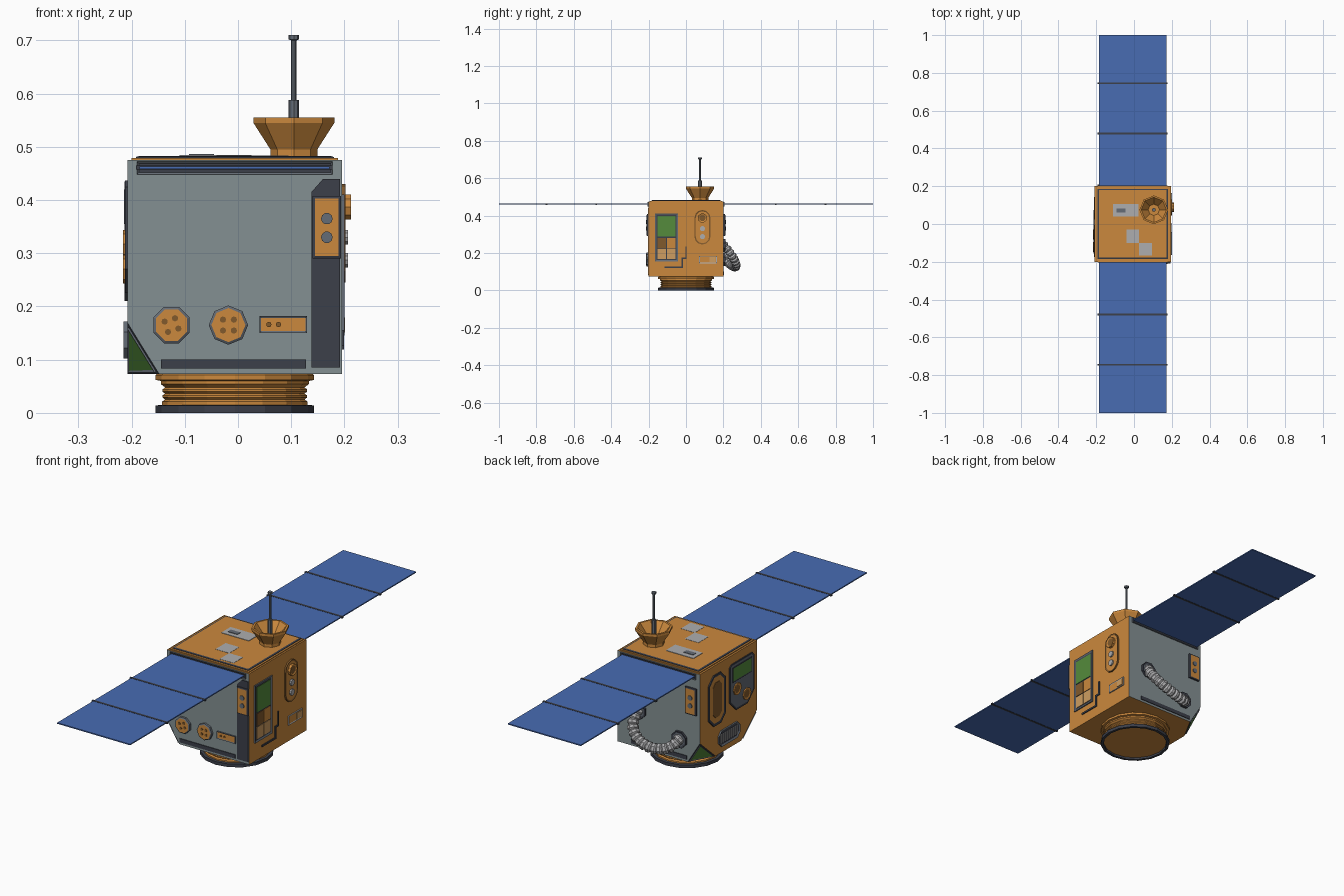
import bpy, bmesh, math
from mathutils import Vector, Matrix
from mathutils.geometry import interpolate_bezier

if "Cube" in bpy.data.objects:
    bpy.data.objects.remove(bpy.data.objects["Cube"])

COLOURS = {
    "orange": (0.60, 0.25, 0.047), "brown": (0.22, 0.10, 0.025), "tan": (0.62, 0.34, 0.12),
    "slate": (0.23, 0.28, 0.29), "dark": (0.045, 0.05, 0.068), "steel": (0.13, 0.15, 0.18),
    "light": (0.42, 0.42, 0.43), "blue": (0.065, 0.15, 0.45), "green": (0.09, 0.26, 0.045)}
MATS = {}
for key, c in COLOURS.items():
    MATS[key] = bpy.data.materials.new(key)
    MATS[key].diffuse_color = (*c, 1)

X0, X1, Y, Z0, Z1 = -0.208, 0.195, 0.2, 0.073, 0.475

# Each body side maps (across, up, outward) to world space
SIDES = {
    "front": lambda a, b, d: Vector((a, -Y - d, b)),
    "back": lambda a, b, d: Vector((a, Y + d, b)),
    "right": lambda a, b, d: Vector((X1 + d, a, b)),
    "left": lambda a, b, d: Vector((X0 - d, a, b)),
    "top": lambda a, b, d: Vector((a, b, Z1 + d))}


def finish(name, bm, mats):
    me = bpy.data.meshes.new(name)
    bm.to_mesh(me)
    bm.free()
    for m in mats:
        me.materials.append(MATS[m])
    ob = bpy.data.objects.new(name, me)
    bpy.context.collection.objects.link(ob)
    return ob


def prism(name, pts, push, mats, inset=0, sink=0):
    """Extrude a 3D polygon; optionally inset its outer face into a second colour."""
    bm = bmesh.new()
    low = [bm.verts.new(p) for p in pts]
    high = [bm.verts.new(p + push) for p in pts]
    n = len(pts)
    bm.faces.new(low)
    cap = bm.faces.new(high)
    for i in range(n):
        j = (i + 1) % n
        bm.faces.new((low[i], low[j], high[j], high[i]))
    bmesh.ops.recalc_face_normals(bm, faces=bm.faces)
    if inset:
        bmesh.ops.inset_region(bm, faces=[cap], thickness=inset, depth=-sink)
        cap.material_index = 1
    return finish(name, bm, mats)


def plate(name, side, pts, d, mats, inset=0, sink=0, lift=0):
    f = SIDES[side]
    push = f(0, 0, d) - f(0, 0, 0)
    return prism(name, [f(a, b, lift) for a, b in pts], push, mats.split(), inset, sink)


def rect(a0, b0, a1, b1, low=0, high=None):
    """Rectangle with cut corners, cuts set for lower and upper corners."""
    high = low if high is None else high
    pts = []
    for a, b, sa, sb, c in ((a0, b0, 1, 1, low), (a1, b0, -1, 1, low),
                            (a1, b1, -1, -1, high), (a0, b1, 1, -1, high)):
        if not c:
            pts.append((a, b))
        elif sa == sb:
            pts += [(a, b + sb * c), (a + sa * c, b)]
        else:
            pts += [(a + sa * c, b), (a, b + sb * c)]
    return pts


def ngon(a, b, r, n=8, rot=0.0):
    return [(a + r * math.cos(rot + math.tau * i / n), b + r * math.sin(rot + math.tau * i / n))
            for i in range(n)]


def lathe(name, cx, cy, profile, n, mats, colour=lambda i: 0):
    bm = bmesh.new()
    rings = [[bm.verts.new((cx + r * math.cos(math.tau * k / n), cy + r * math.sin(math.tau * k / n), z))
              for k in range(n)] for r, z in profile]
    for i in range(len(rings) - 1):
        for k in range(n):
            m = (k + 1) % n
            f = bm.faces.new((rings[i][k], rings[i][m], rings[i + 1][m], rings[i + 1][k]))
            f.material_index = colour(i)
    bm.faces.new(rings[0]).material_index = colour(0)
    bm.faces.new(rings[-1]).material_index = colour(len(rings) - 2)
    bmesh.ops.recalc_face_normals(bm, faces=bm.faces)
    return finish(name, bm, mats)


# Body box with the two lower left corners cut off, grey front and back
bm = bmesh.new()
corners = {s: [Vector((X0, Y * s, 0.17)), Vector((-0.148, Y * s, Z0)), Vector((X0, 0.09 * s, Z0))] for s in (-1, 1)}
pts = [(x, y, z) for x in (X0, X1) for y in (-Y, Y) for z in (Z0, Z1) if not (x == X0 and z == Z0)]
for p in pts + corners[-1] + corners[1]:
    bm.verts.new(p)
bmesh.ops.convex_hull(bm, input=bm.verts)
bmesh.ops.dissolve_limit(bm, angle_limit=0.01, verts=bm.verts, edges=bm.edges)
bmesh.ops.recalc_face_normals(bm, faces=bm.faces)
for f in bm.faces:
    f.material_index = 1 if abs(f.normal.y) > 0.9 else 2 if max(map(abs, f.normal)) < 0.9 else 0
finish("body", bm, ["orange", "slate", "dark"])

# Green lights on the cut corners
for s, tri in corners.items():
    mid = sum(tri, Vector()) / 3
    n = (tri[1] - tri[0]).cross(tri[2] - tri[0]).normalized()
    n = n if n.x < 0 else -n
    prism("corner_light", [p.lerp(mid, 0.15) for p in tri], n * 0.004, ["steel", "green"], 0.007, 0.002)

# Ringed base
base = [(0.136, 0.008), (0.137, 0), (0.149, 0), (0.149, 0.014), (0.137, 0.015), (0.137, 0.021),
        (0.131, 0.025), (0.136, 0.029), (0.136, 0.033), (0.131, 0.036), (0.136, 0.040), (0.136, 0.044),
        (0.131, 0.048), (0.139, 0.054), (0.139, 0.060), (0.149, 0.062), (0.149, 0.071), (0.142, 0.076)]
ob = lathe("base_ring", -0.006, 0, base, 16, ["orange", "dark"], lambda i: 1 if i < 4 else 0)
ob.data.polygons[len(ob.data.polygons) - 2].material_index = 0

# Roof panels
plate("roof_lip", "top", rect(-0.200, -0.193, 0.188, 0.193), 0.004, ["orange"][0])
plate("roof_panel", "top", rect(-0.192, -0.184, 0.180, 0.186), 0.006, "dark orange", 0.010, -0.002)
plate("roof_hatch", "top", rect(-0.11, 0.04, 0.025, 0.105), 0.003, "light", lift=0.007)
plate("hatch_slot", "top", rect(-0.092, 0.06, -0.045, 0.082), 0.003, "steel", lift=0.009)
plate("roof_tile_a", "top", rect(-0.04, -0.10, 0.027, -0.03), 0.002, "light", lift=0.007)
plate("roof_tile_b", "top", rect(0.027, -0.167, 0.095, -0.10), 0.002, "light", lift=0.007)

# Dish and mast
lathe("dish", 0.105, 0.075, [(0.044, 0.478), (0.044, 0.495), (0.076, 0.545), (0.076, 0.555), (0.067, 0.555),
                             (0.03, 0.51), (0.012, 0.51)], 8, ["orange"])
lathe("mast", 0.105, 0.075, [(0.010, 0.505), (0.010, 0.588), (0.005, 0.588), (0.005, 0.700),
                             (0.010, 0.702), (0.010, 0.710)], 8, ["steel"])

# Solar wings with hinge bars, and the slots and lower strips they sit above
for s, side in ((-1, "front"), (1, "back")):
    for i, (a, b) in enumerate(((0.195, 0.48), (0.48, 0.745), (0.745, 1.0))):
        q = [Vector((x, y * s, 0.4585)) for x, y in rect(-0.185, a, 0.172, b)]
        prism("solar_panel", q, Vector((0, 0, 0.005)), ["blue"])
        if i:
            q = [Vector((x, y * s, 0.4575)) for x, y in rect(-0.192, a - 0.005, 0.178, a + 0.005)]
            prism("panel_hinge", q, Vector((0, 0, 0.007)), ["dark"])
    plate("panel_slot", side, rect(-0.19, 0.448, 0.178, 0.472), 0.005, "steel dark", 0.005, 0.003)
    plate("lower_strip", side, rect(-0.145, 0.083, 0.128, 0.10), 0.003, "dark")
    # Switch box: right of the front, opposite corner on the back
    m = -s
    plate("switch_box", side, rect(0.167 * m - 0.027, 0.29, 0.167 * m + 0.027, 0.408), 0.008, "dark orange", 0.007, -0.002)
    for z in (0.33, 0.365):
        plate("switch", side, ngon(0.167 * m, z, 0.011, 10), 0.004, "steel", lift=0.009)

# Front details
plate("cable_duct", "front", [(0.138, 0.085), (0.192, 0.085), (0.192, 0.44), (0.160, 0.44), (0.138, 0.415)], 0.004, "dark")
for x, rot in ((-0.125, math.pi / 8), (-0.018, 0)):
    plate("round_port", "front", ngon(x, 0.165, 0.037, 8, rot), 0.010, "steel orange", 0.005, -0.003)
    for a, b in ngon(x, 0.165, 0.0145, 4, math.pi / 4 + rot * 0.8):
        plate("port_pin", "front", ngon(a, b, 0.006), 0.003, "brown", lift=0.012)
plate("front_socket", "front", rect(0.04, 0.15, 0.13, 0.182), 0.006, "steel orange", 0.005, 0.002)
for x in (0.058, 0.076):
    plate("socket_pin", "front", ngon(x, 0.166, 0.005), 0.003, "brown", lift=0.004)

# Right side: screen, lamp pod, socket and pipe
plate("screen_frame", "right", rect(-0.165, 0.155, -0.043, 0.41), 0.005, "steel dark", 0.010, 0.003)
for c, r in (("green", (-0.152, 0.287, -0.056, 0.397)), ("brown", (-0.152, 0.225, -0.106, 0.281)),
             ("orange", (-0.102, 0.225, -0.056, 0.281)), ("tan", (-0.152, 0.168, -0.106, 0.221)),
             ("tan", (-0.102, 0.168, -0.056, 0.221))):
    plate("screen_" + c, "right", rect(*r), 0.002, c, lift=0.002)
pod = ngon(0.088, 0.387, 0.043, 12, 0)[:7] + ngon(0.088, 0.288, 0.043, 12, math.pi)[:7]
plate("lamp_pod", "right", pod, 0.007, "brown orange", 0.007, 0.002)
plate("lamp", "right", ngon(0.088, 0.387, 0.025, 10), 0.013, "orange brown", 0.008, 0.003, lift=0.004)
for z in (0.33, 0.287):
    plate("pod_button", "right", ngon(0.088, z, 0.014, 10), 0.008, "light", lift=0.004)
plate("side_socket", "right", rect(0.07, 0.145, 0.165, 0.185), 0.005, "light orange", 0.006, 0.002)
plate("socket_cover", "right", rect(0.125, 0.151, 0.159, 0.179), 0.003, "tan", lift=0.003)
path = [(-0.11, 0.123), (-0.02, 0.123), (-0.02, 0.172), (0.0, 0.172), (0.0, 0.23)]
for (a, b), (c, d) in zip(path, path[1:]):
    plate("side_pipe", "right", rect(a - 0.004, b - 0.004, c + 0.004, d + 0.004), 0.004, "dark")

# Left side: recess, control panel with dials, vent
plate("left_recess", "left", rect(0.023, 0.21, 0.143, 0.435, 0.035), 0.005, "dark orange", 0.012, 0.002)
plate("recess_panel", "left", rect(0.052, 0.245, 0.114, 0.40, 0.018), 0.003, "brown", lift=0.002)
plate("control_panel", "left", rect(-0.175, 0.225, -0.005, 0.437, 0.045, 0.012), 0.004, "dark steel", 0.008, 0.001)
plate("control_screen", "left", rect(-0.157, 0.355, -0.023, 0.42), 0.003, "dark green", 0.006, 0.001, lift=0.003)
for y, z in ((-0.055, 0.317), (-0.122, 0.270)):
    plate("dial", "left", ngon(y, z, 0.027), 0.006, "orange brown", 0.009, 0.002, lift=0.002)
plate("vent_frame", "left", rect(-0.075, 0.102, 0.075, 0.172, 0.02), 0.007, "steel dark", 0.008, 0.004)
for i in range(9):
    y = -0.056 + 0.014 * i
    plate("vent_slat", "left", rect(y - 0.003, 0.117, y + 0.003, 0.157), 0.003, "light", lift=0.003)

# Beaded hose on the back, with a flange at each end
ends = Vector((0.09, 0.205, 0.24)), Vector((-0.11, 0.205, 0.165))
line = interpolate_bezier(ends[0], Vector((0.13, 0.29, 0.14)), Vector((-0.08, 0.29, 0.08)), ends[1], 15)
bm = bmesh.new()
for i, p in enumerate(line):
    t = line[min(i + 1, 14)] - line[max(i - 1, 0)]
    m = Matrix.Translation(p) @ t.to_track_quat('Z', 'Y').to_matrix().to_4x4() @ Matrix.Diagonal((1, 1, 0.72, 1))
    bmesh.ops.create_uvsphere(bm, u_segments=8, v_segments=5, radius=0.025, matrix=m)
finish("hose", bm, ["light"])
for p in ends:
    plate("hose_flange", "back", ngon(p.x, p.z, 0.038, 8, math.pi / 8), 0.010, "dark steel", 0.008, 0.002)

for m in bpy.data.materials:
    if m.users and not m.is_grease_pencil:
        m.use_nodes = True
        m.node_tree.nodes["Principled BSDF"].inputs["Base Color"].default_value = m.diffuse_color
